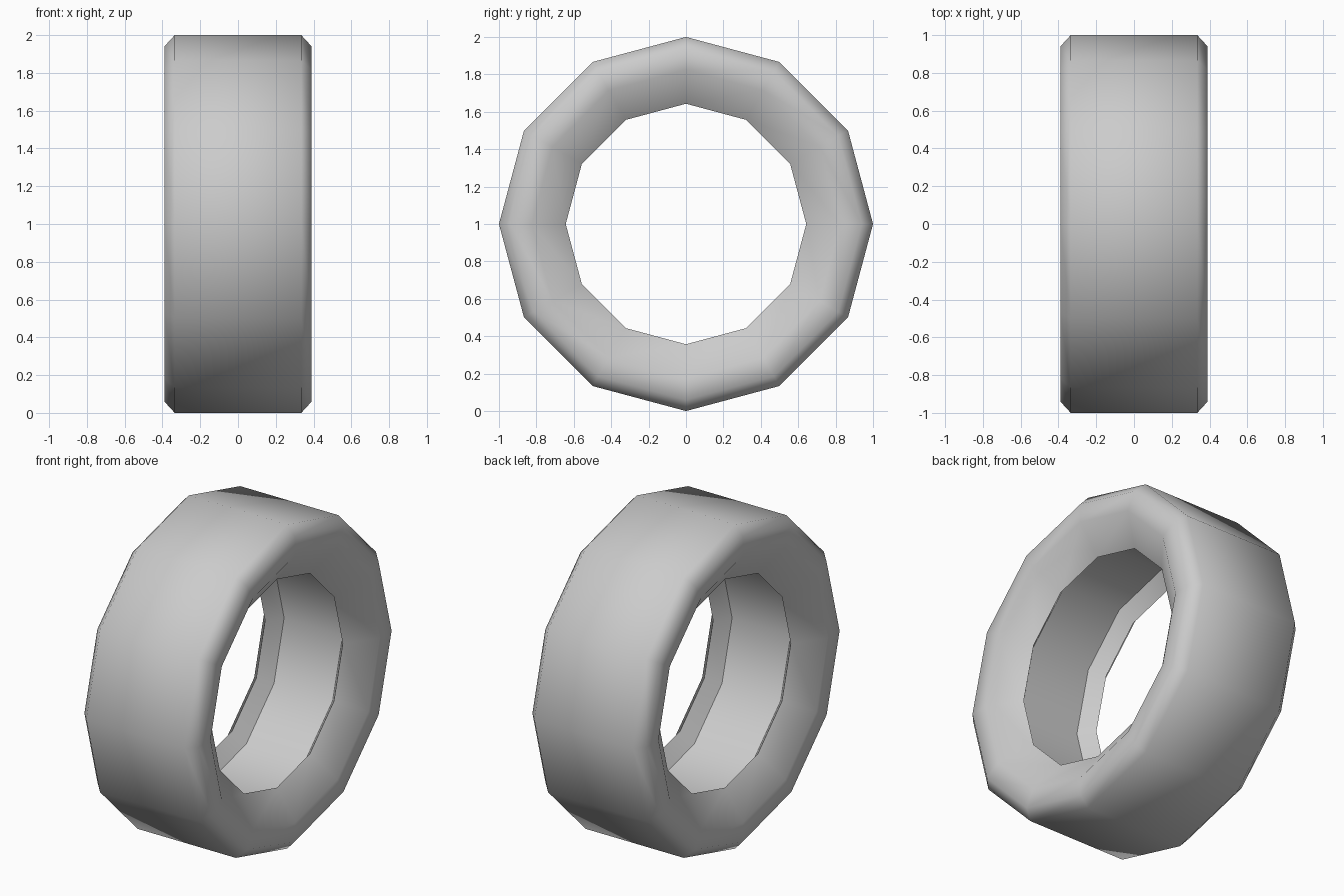
import bpy, bmesh, math

if "Cube" in bpy.data.objects:
    bpy.data.objects.remove(bpy.data.objects["Cube"])

SIDES = 12
# Half cross-section (x, radius): tread edge, shoulder, sidewall, lip, inner channel
half = [(0.335, 1.0), (0.39, 0.94), (0.39, 0.825), (0.265, 0.643), (0.20, 0.735)]
profile = half + [(-x, r) for x, r in reversed(half)]

# Tyre: closed profile revolved around the x axis
bm = bmesh.new()
rings = []
for i in range(SIDES):
    a = 2 * math.pi * i / SIDES
    rings.append([bm.verts.new((x, r * math.cos(a), 1 + r * math.sin(a))) for x, r in profile])
n = len(profile)
for i in range(SIDES):
    p, q = rings[i], rings[(i + 1) % SIDES]
    for j in range(n):
        k = (j + 1) % n
        bm.faces.new((p[j], p[k], q[k], q[j]))
bmesh.ops.recalc_face_normals(bm, faces=bm.faces)
mesh = bpy.data.meshes.new("tyre")
bm.to_mesh(mesh)
bm.free()
tyre = bpy.data.objects.new("tyre", mesh)
bpy.context.collection.objects.link(tyre)

# Rounded outside, crisp lip and channel edges
bpy.context.view_layer.objects.active = tyre
tyre.select_set(True)
bpy.ops.object.shade_smooth_by_angle(angle=math.radians(50))
